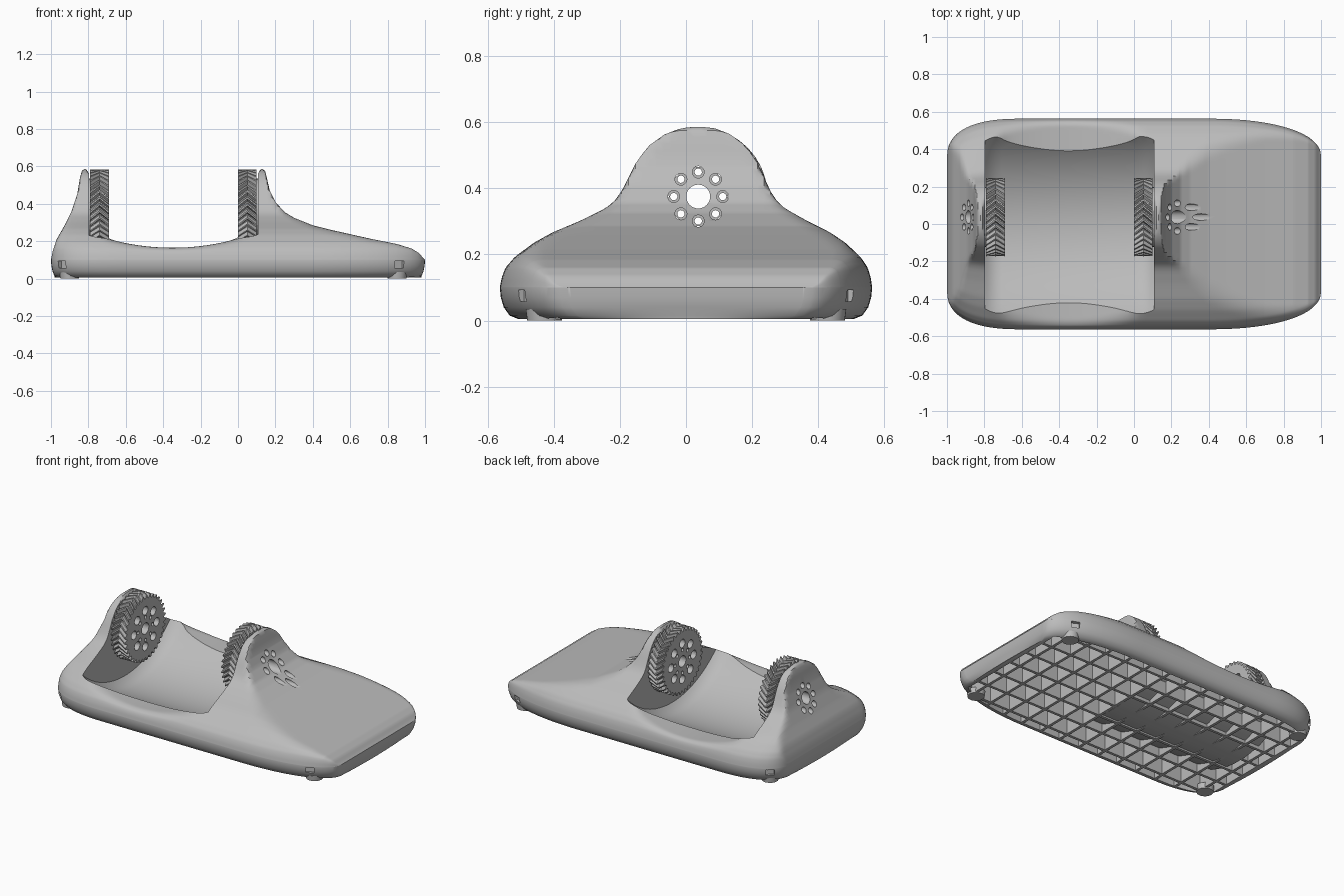
import bpy, bmesh
from math import sin, cos, pi, sqrt
from mathutils import Matrix

cube = bpy.data.objects.get("Cube")
if cube:
    bpy.data.objects.remove(cube, do_unlink=True)

grey = bpy.data.materials.new("plain grey")
grey.use_nodes = True
grey.diffuse_color = (0.5, 0.5, 0.5, 1)
grey.node_tree.nodes["Principled BSDF"].inputs["Base Color"].default_value = (0.5, 0.5, 0.5, 1)

AXIS_Y, AXIS_Z = 0.037, 0.375      # shared axis of gears and flanges
WELL_A, WELL_B = -0.797, 0.107     # ends of the open well

# lengthwise profile through the axis, and crosswise bell by distance from it
RIDGE = [(-1, .1), (-.99, .15), (-.97, .21), (-.93, .28), (-.89, .36), (-.86, .45),
         (-.845, .54), (-.835, .575), (-.82, .59), (-.81, .585), (-.797, .56),
         (.107, .56), (.12, .585), (.13, .59), (.145, .575), (.155, .535), (.17, .47),
         (.2, .41), (.25, .355), (.3, .325), (.4, .285), (.5, .26), (.7, .215),
         (.85, .185), (.93, .16), (.97, .135), (.99, .11), (1, .1)]
BELL = [(0, .588), (.05, .582), (.1, .563), (.15, .526), (.19, .468), (.21, .423),
        (.235, .372), (.27, .34), (.34, .303), (.42, .266), (.47, .235), (.52, .193),
        (.545, .16), (.555, .13), (.56, .1)]


def lerp(table, v):
    for (a, p), (b, q) in zip(table, table[1:]):
        if v <= b:
            return p + (q - p) * max(0, v - a) / (b - a)
    return table[-1][1]


def smin(a, b):
    k = max(0.01, 0.05 - 0.07 * min(a, b))
    h = max(k - abs(a - b), 0) / k
    return min(a, b) - h * h * k / 4


def half_width(x):
    if x < -0.6:
        u, e, end = (-0.6 - x) / 0.4, 2.5, 0.35
    else:
        u, e, end = max(0, x - 0.4) / 0.6, 2.2, 0.36
    return end + (0.563 - end) * max(0, 1 - min(u, 1) ** e) ** (1 / e)


def height(x, y):
    yy = y * 0.56 / half_width(x)
    bell = lerp(BELL, abs(yy - 0.036 * (1 - (yy / 0.56) ** 2)))
    u = (x + 0.35) / 0.45
    dip = 0.165 + 0.08 * u * u + 0.4 * min(u * u, 2) ** 8
    return max(0.1, smin(smin(bell, lerp(RIDGE, x)), dip))


def well_floor(y):
    return 0.672 - sqrt(0.65 ** 2 - (y + 0.015) ** 2)


def cavity_height(x, y):
    z = min(height(x, y) - 0.03, 0.2)
    if WELL_A - 0.033 < x < WELL_B + 0.033:
        z = min(z, well_floor(y) - 0.018)
    return max(z, 0.004)


def finish(name, bm, smooth=None):
    bmesh.ops.recalc_face_normals(bm, faces=bm.faces)
    mesh = bpy.data.meshes.new(name)
    bm.to_mesh(mesh)
    bm.free()
    mesh.materials.append(grey)
    ob = bpy.data.objects.new(name, mesh)
    bpy.context.collection.objects.link(ob)
    if smooth:
        shade(ob, smooth)
    return ob


def shade(ob, angle):
    bpy.ops.object.select_all(action='DESELECT')
    ob.select_set(True)
    bpy.context.view_layer.objects.active = ob
    bpy.ops.object.shade_smooth_by_angle(angle=angle)


def loft(name, sections):
    bm = bmesh.new()
    rings = [[bm.verts.new(p) for p in s] for s in sections]
    n = len(rings[0])
    for a, b in zip(rings, rings[1:]):
        for i in range(n):
            j = (i + 1) % n
            bm.faces.new((a[i], a[j], b[j], b[i]))
    bm.faces.new(rings[0])
    bm.faces.new(rings[-1])
    bmesh.ops.remove_doubles(bm, verts=bm.verts, dist=0.00001)
    return finish(name, bm)


def cut(ob, cutter):
    cutter.hide_render = True
    m = ob.modifiers.new("cut", 'BOOLEAN')
    m.operation, m.solver, m.object = 'DIFFERENCE', 'EXACT', cutter
    bpy.context.view_layer.objects.active = ob
    bpy.ops.object.modifier_apply(modifier=m.name)


def x_cylinder(bm, x0, x1, r, y, z, seg=32):
    mat = Matrix.Translation(((x0 + x1) / 2, y, z)) @ Matrix.Rotation(pi / 2, 4, 'Y')
    bmesh.ops.create_cone(bm, cap_ends=True, segments=seg, radius1=r, radius2=r,
                          depth=x1 - x0, matrix=mat)


def drill(name, *hole_rings):
    bm = bmesh.new()
    x_cylinder(bm, -1.2, 0.8, 0.036, AXIS_Y, AXIS_Z)
    for ring, r in hole_rings:
        for i in range(8):
            a = i * pi / 4
            x_cylinder(bm, -1.2, 0.8, r, AXIS_Y + ring * cos(a), AXIS_Z + ring * sin(a), 20)
    return finish(name, bm)


# body: cross-sections along x, tucked in underneath and rolled under at both ends
cols = {round(x, 4) for x, z in RIDGE} | {round(sin(pi / 2 * (i / 45 - 1)), 4) for i in range(91)}
cols |= {round(-0.9 + i * 0.01, 4) for i in range(13)} | {round(0.1 + i * 0.01, 4) for i in range(30)}
xs = []
for x in sorted(cols):
    if not xs or x - xs[-1] > 0.0015:
        xs.append(x)
xs[-1] = 1.0
side = [(0.055, 0.005, 0.97), (0.03, 0.015, 0.982), (0.012, 0.04, 0.992), (0.003, 0.07, 0.998)]
ts = [sin(pi / 2 * (i / 40 - 1)) for i in range(81)]


def mirrored(left, top):
    return left + top + [(px, -py, pz) for px, py, pz in reversed(left)]


def body_section(x):
    w = half_width(x)
    left = [(x * s, -w + inset, z) for inset, z, s in side]
    return mirrored(left, [(x, w * t, height(x, w * t)) for t in ts])


def end_section(end, k):
    w = half_width(end)
    left = [(end * s, -w + inset, z) for inset, z, s in (side[min(i, k)] for i in range(4))]
    inset, z, s = side[k]
    bow = 0.01 if k == 0 else 0
    return mirrored(left, [(end * (s + bow * (1 - t * t)), (w - inset) * t, z) for t in ts])


body = loft("body_shell", [end_section(-1, k) for k in range(4)] + [body_section(x) for x in xs]
            + [end_section(1, k) for k in (3, 2, 1, 0)])

# open well between the flanges, with a filleted floor
def well_section(x):
    d = min(x - WELL_A, WELL_B - x)
    lift = 0.04 * max(0, 1 - d / 0.09) ** 2
    arc = [(x, y, well_floor(y) + lift) for y in [-0.62 + i * 0.031 for i in range(41)]]
    return arc + [(x, 0.62, 0.9), (x, -0.62, 0.9)]


steps = [0, 0.01, 0.02, 0.035, 0.06, 0.09]
well = loft("well_cutter", [well_section(x) for x in
            [WELL_A + s for s in steps] + [WELL_B - s for s in reversed(steps)]])

# hollow underside
def cavity_section(x):
    w = half_width(x) - 0.065
    ys = [w * (i / 20 - 1) for i in range(41)]
    return [(x, -w, -0.1)] + [(x, y, cavity_height(x, y)) for y in ys] + [(x, w, -0.1)]


cav_xs = [-0.945 + i * 0.0135 for i in range(141)]
cavity = loft("cavity_cutter", [cavity_section(x) for x in cav_xs])

# corner slots
corners = [(-0.945, -0.485), (-0.945, 0.485), (0.865, -0.5), (0.865, 0.5)]
bm = bmesh.new()
for x, y in corners:
    turn = Matrix.Rotation((pi / 4 if x < 0 else 1.1) * (1 if x * y > 0 else -1), 4, 'Z')
    bmesh.ops.create_cube(bm, size=1, matrix=Matrix.Translation((x, y, 0.075)) @ turn
                          @ Matrix.Diagonal((0.05, 0.05, 0.036, 1)))
slots = finish("slot_cutter", bm)

flange_drill = drill("flange_drill", (0.074, 0.018))
gear_drill = drill("gear_drill", (0.074, 0.011), (0.116, 0.027))
for c in (well, cavity, flange_drill, slots):
    cut(body, c)
shade(body, 0.6)

# underside ribs, following the cavity roof
def rib(name, line):
    bm = bmesh.new()
    prev = None
    for x, y, nx, ny in line:
        z = cavity_height(x, y) + 0.008
        ring = [bm.verts.new((x + nx * s, y + ny * s, h))
                for s, h in ((-0.009, 0.005), (0.009, 0.005), (0.009, z), (-0.009, z))]
        if prev:
            for i in range(4):
                j = (i + 1) % 4
                bm.faces.new((prev[i], prev[j], ring[j], ring[i]))
        else:
            bm.faces.new(ring)
        prev = ring
    bm.faces.new(prev)
    finish(name, bm)


for k in range(-6, 7):
    x = k * 0.146
    w = half_width(x) - 0.06
    rib("cross_rib", [(x, w * (i / 25 - 1), 1, 0) for i in range(51)])
for k in range(-3, 4):
    y = k * 0.146
    rib("long_rib", [(x, y, 0, 1) for x in cav_xs if half_width(x) - 0.06 > abs(y)])

# herringbone gears
def gear(name, x0, spacer):
    teeth, sections = 36, []
    for dx, twist in ((0, 0), (0.05, -0.2), (0.1, 0)):
        ring = []
        for i in range(teeth):
            for f, r in ((0, 0.19), (0.2, 0.19), (0.45, 0.21), (0.7, 0.21)):
                a = 2 * pi * (i + f) / teeth + twist
                ring.append((x0 + dx, AXIS_Y + r * cos(a), AXIS_Z + r * sin(a)))
        sections.append(ring)
    ob = loft(name, sections)
    cut(ob, gear_drill)
    bm = bmesh.new()
    x_cylinder(bm, *spacer, 0.16, AXIS_Y, AXIS_Z)
    cut(finish(name + "_spacer", bm), gear_drill)


gear("right_gear", -0.79, (-0.799, -0.788))
gear("left_gear", 0.0, (0.098, 0.109))

# feet
for x, y in [(-0.9, -0.425), (-0.9, 0.425), (0.85, -0.43), (0.85, 0.43)]:
    bm = bmesh.new()
    bmesh.ops.create_cone(bm, cap_ends=True, segments=28, radius1=0.05, radius2=0.055,
                          depth=0.035, matrix=Matrix.Translation((x, y, 0.0175)))
    finish("foot", bm, 0.6)

for c in (well, cavity, slots, flange_drill, gear_drill):
    bpy.data.objects.remove(c, do_unlink=True)
